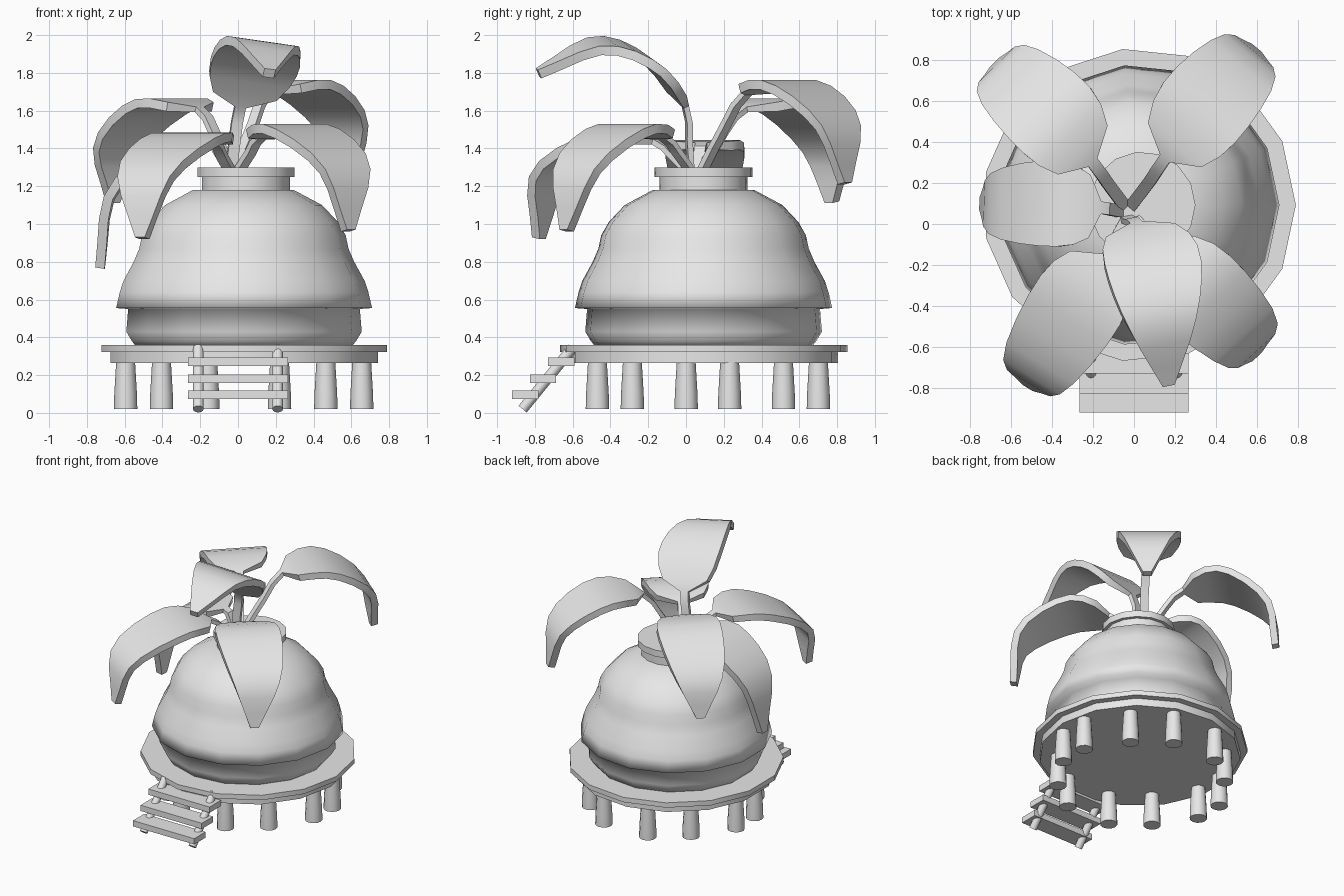
import bpy, bmesh, math
from mathutils import Vector, Matrix

cube = bpy.data.objects.get("Cube")
if cube:
    bpy.data.objects.remove(cube, do_unlink=True)

grey = bpy.data.materials.new("plain_grey")
grey.use_nodes = True
grey.diffuse_color = (0.8, 0.8, 0.8, 1)
grey.node_tree.nodes["Principled BSDF"].inputs["Base Color"].default_value = (0.8, 0.8, 0.8, 1)

CX, CY, SIDES = 0.025, 0.093, 15


def finish(name, bm, angle=30):
    bmesh.ops.recalc_face_normals(bm, faces=bm.faces)
    mesh = bpy.data.meshes.new(name)
    bm.to_mesh(mesh)
    bm.free()
    mesh.materials.append(grey)
    ob = bpy.data.objects.new(name, mesh)
    bpy.context.collection.objects.link(ob)
    bpy.ops.object.select_all(action='DESELECT')
    ob.select_set(True)
    bpy.context.view_layer.objects.active = ob
    bpy.ops.object.shade_smooth_by_angle(angle=math.radians(angle))


def skin(bm, rings):
    """Join equal rings of vertices into a closed, capped tube."""
    for a, b in zip(rings, rings[1:]):
        for i in range(len(a)):
            j = (i + 1) % len(a)
            bm.faces.new((a[i], a[j], b[j], b[i]))
    bm.faces.new(rings[0])
    bm.faces.new(rings[-1])


def lathe(name, profile, x=CX, y=CY, sides=SIDES, angle=30):
    """Closed turned solid from (radius, height) pairs."""
    bm = bmesh.new()
    skin(bm, [[bm.verts.new((x + r * math.cos(math.tau * i / sides),
                             y + r * math.sin(math.tau * i / sides), z))
               for i in range(sides)] for r, z in profile])
    finish(name, bm, angle)


def rod(name, a, b, r, sides=12):
    a, b = Vector(a), Vector(b)
    d = b - a
    bm = bmesh.new()
    m = Matrix.Translation((a + b) / 2) @ d.to_track_quat('Z', 'Y').to_matrix().to_4x4()
    bmesh.ops.create_cone(bm, cap_ends=True, segments=sides, radius1=r, radius2=r,
                          depth=d.length, matrix=m)
    finish(name, bm, 35)


def box(name, centre, size):
    bm = bmesh.new()
    bmesh.ops.create_cube(bm, size=1, matrix=Matrix.Translation(centre) @ Matrix.Diagonal((*size, 1)))
    finish(name, bm)


def spline(pts, t):
    """Smooth curve through the points; whole values of t are the points."""
    p = [Vector(q) for q in pts]
    p = [2 * p[0] - p[1]] + p + [2 * p[-1] - p[-2]]
    i = max(0, min(int(t), len(pts) - 2))
    u = t - i
    a, b, c, d = p[i:i + 4]
    return 0.5 * (2 * b + (c - a) * u + (2 * a - 5 * b + 4 * c - d) * u ** 2
                  + (3 * b - a - 3 * c + d) * u ** 3)


# Platform
lathe("platform_top", [(.765, .322), (.765, .36)])
lathe("platform_base", [(.715, .265), (.715, .323)])

# Posts under the platform
for sx in (-1, 1):
    for sy in (-1, 1):
        for dx, dy in ((.625, .115), (.435, .4), (.19, .585)):
            lathe("post", [(.062, .02), (.06, .1), (.05, .27)],
                  CX + .005 + sx * dx, CY + .023 + sy * dy, 12, 35)

# Pot body with overhanging lip, then neck and rim
lathe("pot_body", [(.58, .355), (.6, .38), (.63, .43), (.62, .55), (.685, .555), (.665, .64),
                   (.645, .7), (.59, .8), (.56, .87), (.545, .94), (.505, 1.01),
                   (.42, 1.1), (.27, 1.18)], angle=120)
lathe("pot_neck", [(.235, 1.17), (.235, 1.26)], CX + .015, CY)
lathe("pot_rim", [(.26, 1.25), (.26, 1.3)], CX + .015, CY)

# Steps
for x in (-.21, .21):
    rod("stair_rail", (x, -.865, .02), (x, -.6, .345), .028)
for y, z in ((-.66, .27), (-.757, .18), (-.85, .095)):
    box("stair_tread", (0, y, z), (.53, .14, .045))


def leaf(name, stem, blade, half=.23, roll=0.0):
    """Narrow stem widening into a thick, arching blade."""
    pts = stem + blade
    join = len(stem)
    way = Vector(blade[-1]) - Vector(blade[0])
    way.z = 0
    side = Matrix.Rotation(roll, 3, way.normalized()) @ Vector((way.y, -way.x, 0)).normalized()
    bm = bmesh.new()
    rings = []
    stem_steps = [join * k / 4 for k in range(4)]
    blade_steps = [join + (len(blade) - 1) * k / 10 for k in range(11)]
    for t in stem_steps + blade_steps:
        c = spline(pts, t)
        normal = side.cross(spline(pts, t + .02) - spline(pts, t - .02)).normalized()
        s = max(0, (t - join) / (len(blade) - 1))
        w = max(.03, half * max(0, math.sin(math.pi * s ** .65)) ** .7)
        down = normal * (.05 if s > 0 else .03)
        rings.append([bm.verts.new(p) for p in (c - side * w, c + side * w,
                                                c + side * w - down, c - side * w - down)])
    skin(bm, rings)
    finish(name, bm, 35)


# Plant
leaf("back_right_leaf", [(-.03, .07, 1.28), (-.12, .19, 1.5)],
     [(-.2, .3, 1.62), (-.4, .53, 1.655), (-.64, .75, 1.43), (-.68, .79, 1.12)])
leaf("back_left_leaf", [(-.03, .07, 1.28), (.07, .2, 1.53)],
     [(.15, .32, 1.71), (.34, .57, 1.755), (.555, .81, 1.55), (.6, .86, 1.22)])
leaf("right_leaf", [(-.04, .06, 1.28), (-.1, .07, 1.38)],
     [(-.16, .08, 1.43), (-.4, .1, 1.42), (-.69, .1, 1.18), (-.755, .1, .77)], half=.21)
leaf("front_right_leaf", [(-.03, .03, 1.28), (-.08, -.06, 1.37)],
     [(-.13, -.16, 1.45), (-.28, -.4, 1.475), (-.49, -.73, 1.28), (-.52, -.8, .93)])
leaf("front_left_leaf", [(-.01, .04, 1.28), (.06, -.04, 1.39)],
     [(.12, -.12, 1.475), (.32, -.33, 1.525), (.57, -.58, 1.32), (.6, -.65, .97)])
leaf("tall_front_leaf", [(-.04, .04, 1.28), (-.02, .03, 1.45)],
     [(.01, .01, 1.63), (.09, -.17, 1.87), (.14, -.46, 1.97), (.17, -.79, 1.82)],
     half=.235, roll=-.14)
